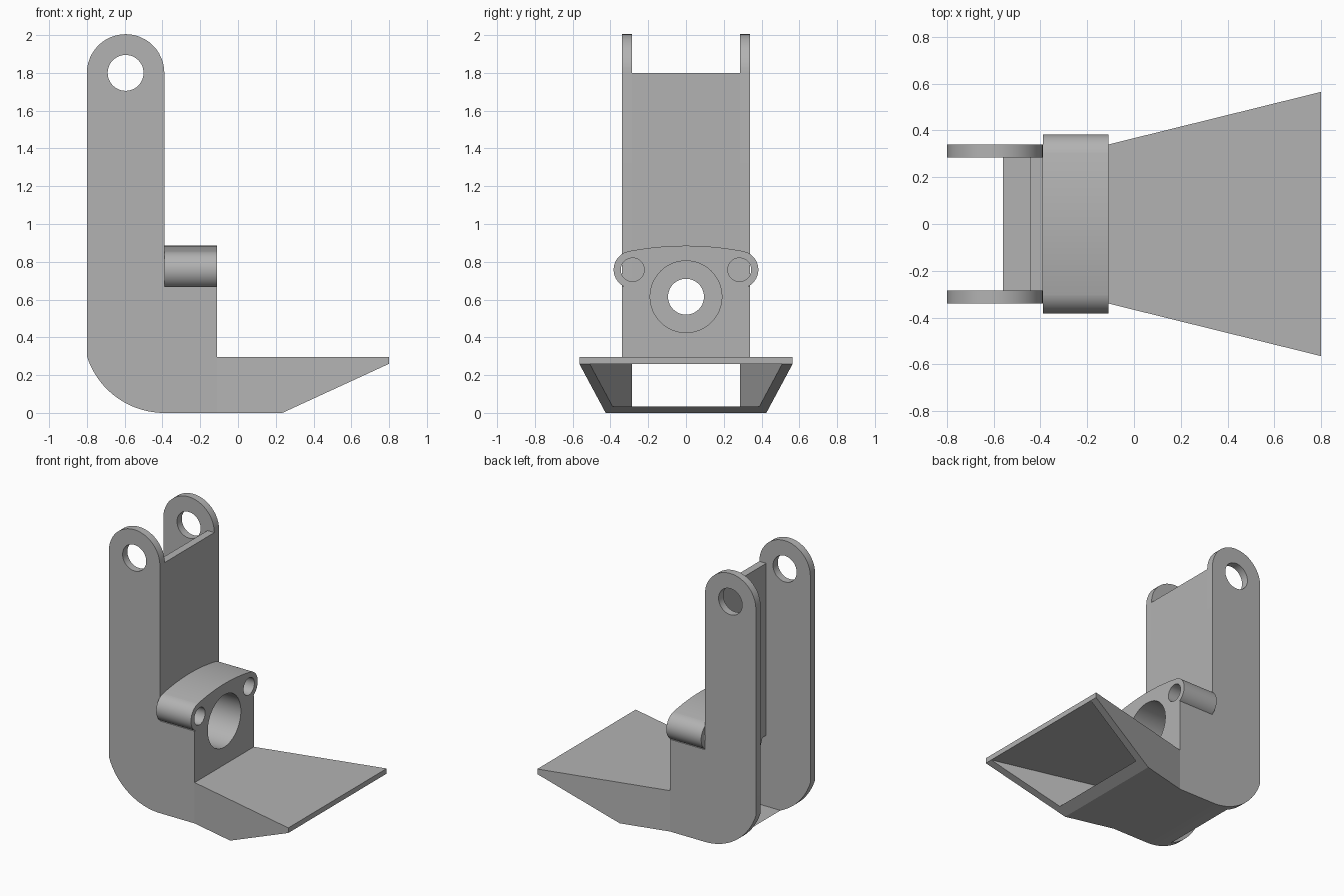
import bpy, bmesh
from math import sin, cos, radians, pi
from mathutils import Matrix, Vector

cube = bpy.data.objects.get("Cube")
if cube:
    bpy.data.objects.remove(cube, do_unlink=True)

grey = bpy.data.materials.new("plain grey")
grey.use_nodes = True
colour = (0.45, 0.45, 0.45, 1)
grey.diffuse_color = colour
grey.node_tree.nodes["Principled BSDF"].inputs["Base Color"].default_value = colour

WALL_IN, WALL_OUT = 0.285, 0.34
HEEL_X, TIP_X = -0.11, 0.8
BACK_X = -0.39


def arc(cx, cy, r, a0, a1, n=24):
    """Points on an arc, angles in degrees."""
    angles = [radians(a0 + (a1 - a0) * i / n) for i in range(n + 1)]
    return [(cx + r * cos(a), cy + r * sin(a)) for a in angles]


def prism(name, points, axis, lo, hi):
    """Extrude a flat outline along x, y or z."""
    place = {"x": lambda a, b, d: (d, a, b),
             "y": lambda a, b, d: (a, d, b),
             "z": lambda a, b, d: (a, b, d)}[axis]
    bm = bmesh.new()
    face = bm.faces.new([bm.verts.new(place(a, b, lo)) for a, b in points])
    top = bmesh.ops.extrude_face_region(bm, geom=[face])["geom"]
    moved = [v for v in top if isinstance(v, bmesh.types.BMVert)]
    bmesh.ops.translate(bm, verts=moved, vec=Vector(place(0, 0, hi - lo)))
    bmesh.ops.recalc_face_normals(bm, faces=bm.faces)
    mesh = bpy.data.meshes.new(name)
    bm.to_mesh(mesh)
    bm.free()
    mesh.materials.append(grey)
    obj = bpy.data.objects.new(name, mesh)
    bpy.context.collection.objects.link(obj)
    return obj


def drill(obj, axis, a, b, r):
    """Cut a round hole right through along an axis."""
    cutter = prism("cutter", arc(a, b, r, 0, 352.5, 47), axis, -1.5, 1.5)
    cutter.hide_render = True
    mod = obj.modifiers.new("hole", "BOOLEAN")
    mod.operation, mod.solver, mod.object = "DIFFERENCE", "EXACT", cutter
    graph = bpy.context.evaluated_depsgraph_get()
    obj.data = bpy.data.meshes.new_from_object(obj.evaluated_get(graph))
    obj.modifiers.clear()
    bpy.data.objects.remove(cutter, do_unlink=True)


def flare(obj):
    """Spread a part sideways towards the tip."""
    for v in obj.data.vertices:
        spread = 0.225 * (v.co.x - HEEL_X) / (TIP_X - HEEL_X)
        v.co.y += spread if v.co.y > 0 else -spread


def smooth(obj):
    bpy.ops.object.select_all(action="DESELECT")
    obj.select_set(True)
    bpy.context.view_layer.objects.active = obj
    bpy.ops.object.shade_smooth_by_angle(angle=radians(25))


# Tall side plates with rounded lugs and a curved heel
plate = ([(HEEL_X, 0), (HEEL_X, 0.67), (BACK_X, 0.67)]
         + arc(-0.595, 1.8, 0.205, 0, 180)
         + arc(BACK_X, 0.43, 0.43, 197.5, 270))
# Flared side walls below the deck
wall = [(HEEL_X, 0), (0.235, 0), (TIP_X, 0.26), (HEEL_X, 0.26)]
for side, s in (("left", 1), ("right", -1)):
    y0, y1 = sorted((s * WALL_IN, s * WALL_OUT))
    shank = prism("side_plate_" + side, plate, "y", y0, y1)
    drill(shank, "y", -0.595, 1.8, 0.095)
    smooth(shank)
    flare(prism("flared_wall_" + side, wall, "y", y0, y1))

# Deck and floor of the flared tip
flare(prism("deck", [(HEEL_X, -WALL_OUT), (TIP_X, -WALL_OUT),
                     (TIP_X, WALL_OUT), (HEEL_X, WALL_OUT)], "z", 0.26, 0.297))
flare(prism("tip_floor", [(HEEL_X, 0), (0.235, 0), (0.311, 0.035), (HEEL_X, 0.035)],
            "y", -WALL_IN, WALL_IN))

# Floor between the side plates, following the heel curve
heel = arc(BACK_X, 0.43, 0.43, 246.7, 270, 8)
smooth(prism("heel_floor", heel + [(HEEL_X, 0), (HEEL_X, 0.035)], "y", -WALL_IN, WALL_IN))

# Upright web, with a round seat behind the bore
web = prism("web", [(-WALL_IN, 0.55), (-WALL_IN, 1.8), (WALL_IN, 1.8), (WALL_IN, 0.55)]
            + arc(0, 0.615, 0.25, -15, -165), "x", -0.445, BACK_X)
drill(web, "x", 0, 0.615, 0.095)
smooth(web)

# Bearing block with two bolt ears and an arched top
ear_y, ear_z = 0.283, 0.758
block = prism("bearing_block", [(-WALL_IN, 0.26), (WALL_IN, 0.26)]
              + arc(ear_y, ear_z, 0.1, -88, 78)
              + arc(0, -0.715, 1.6, 79, 101)
              + arc(-ear_y, ear_z, 0.1, 102, 268), "x", BACK_X, HEEL_X)
drill(block, "x", 0, 0.615, 0.19)
for s in (-1, 1):
    drill(block, "x", s * ear_y, ear_z, 0.062)
smooth(block)
